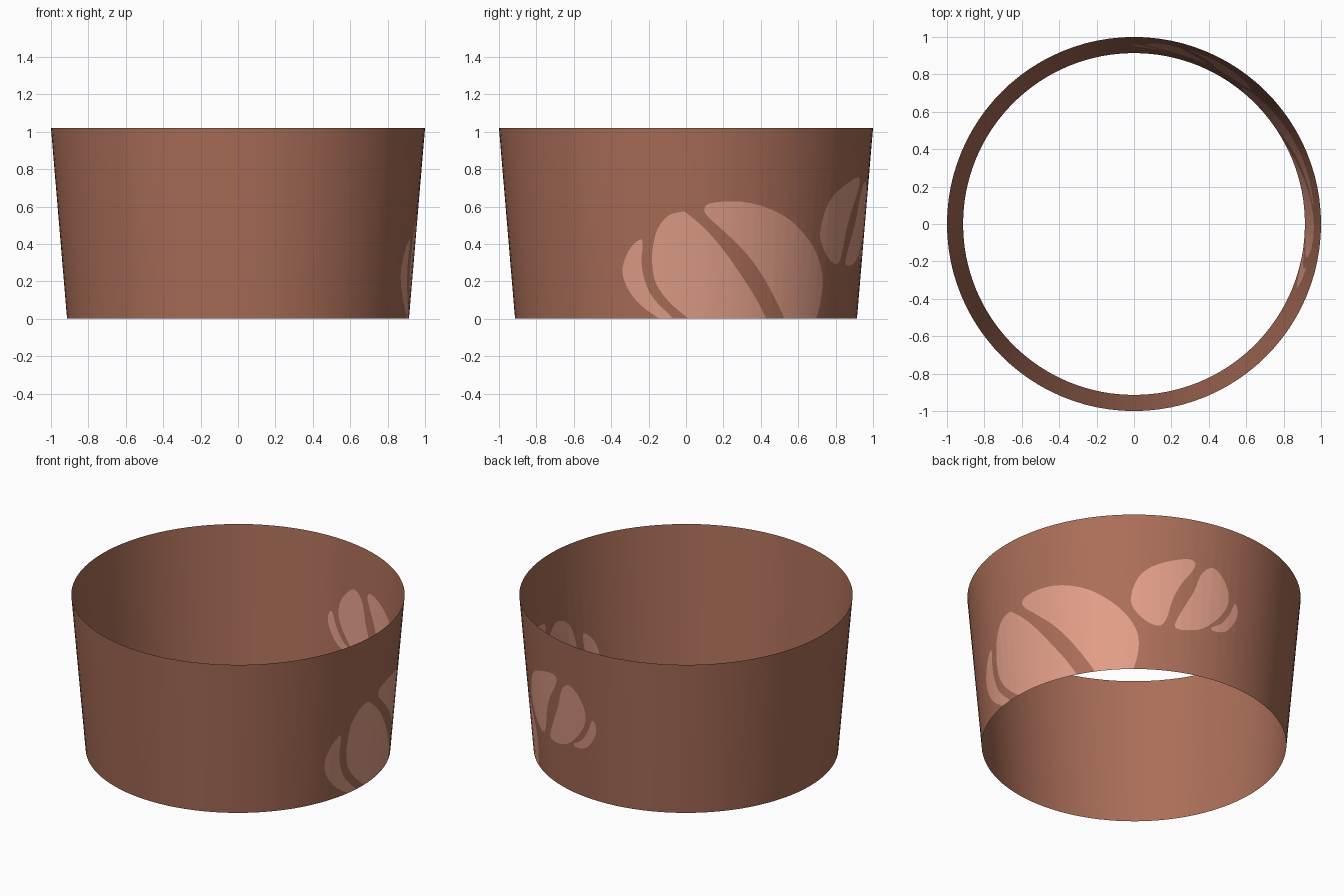
import bpy, bmesh, math
from mathutils import Vector
from mathutils.geometry import delaunay_2d_cdt

if "Cube" in bpy.data.objects:
    bpy.data.objects.remove(bpy.data.objects["Cube"])

R0, R1, H, SIDES = 0.914, 1.0, 1.02, 96


def material(name, rgb):
    lin = [((c / 255 + 0.055) / 1.055) ** 2.4 for c in rgb]
    m = bpy.data.materials.new(name)
    m.diffuse_color = (*lin, 1)
    m.use_nodes = True
    m.node_tree.nodes["Principled BSDF"].inputs["Base Color"].default_value = m.diffuse_color
    return m


# Bean motif outlines: (degrees round the sleeve, height)
large_crescent = [(-14.8, .425), (-18.6, .372), (-21.2, .275), (-20.7, .2), (-18, .12),
                  (-14, .056), (-8.9, 0), (-4.2, 0), (-10.9, .11), (-13.8, .211),
                  (-14.7, .307), (-14.2, .382)]
large_left = [(-2.1, .57), (-5.9, .548), (-9.2, .479), (-10.9, .372), (-11, .275),
              (-9.8, .184), (-5.5, .088), (.8, 0), (28, 0), (24.1, .104),
              (18.9, .222), (13.3, .345), (6.9, .468), (.2, .564)]
large_right = [(5.9, .591), (8.1, .618), (15.5, .628), (24, .607), (33.3, .548),
               (40.8, .463), (46.6, .372), (50.7, .265), (51.8, .168), (50.9, .061),
               (49.7, 0), (35.2, 0), (31.2, .104), (25.6, .238), (19.3, .361),
               (11.5, .479), (6.9, .548)]
small_left = [(48.8, .452), (50.9, .585), (55.2, .667), (62.3, .723), (69.5, .756),
              (72.2, .737), (70.8, .673), (66.8, .574), (64, .469), (62, .346),
              (59.8, .296), (56.1, .304), (51.7, .36)]
small_right = [(78.6, .733), (82.3, .704), (85.6, .621), (85.9, .522), (82.4, .418),
               (76.3, .323), (70.4, .288), (65.8, .288), (65.4, .327), (68.3, .429),
               (71.9, .546), (74.7, .675)]
small_crescent = [(89.1, .548), (90.7, .504), (89.6, .431), (86.1, .351), (81.8, .322),
                  (79.3, .337), (83.5, .385), (86.8, .462)]
outlines = [large_crescent, large_left, large_right, small_left, small_right, small_crescent]


def smooth_loop(pts, steps=4):
    """Closed Catmull-Rom curve, straight along the bottom rim."""
    p = [Vector((math.radians(a), z)) for a, z in pts]
    n, out = len(p), []
    for i in range(n):
        a, b, c, d = p[i - 1], p[i], p[(i + 1) % n], p[(i + 2) % n]
        out.append(b.copy())
        if b.y == 0 and c.y == 0:
            continue
        # end the curve cleanly at the rim corners
        if b.y == 0:
            a = 2 * b - c
        if c.y == 0:
            d = 2 * c - b
        for s in range(1, steps):
            t = s / steps
            v = 0.5 * (2 * b + (c - a) * t + (2 * a - 5 * b + 4 * c - d) * t * t
                       + (3 * b - a - 3 * c + d) * t ** 3)
            v.y = max(v.y, 0)
            out.append(v)
    return out


# Flat development of the wall: vertical strips plus the motif loops cut in
verts, faces = [], []
for i in range(SIDES + 1):
    a = -math.pi + 2 * math.pi * i / SIDES
    verts += [Vector((a, 0)), Vector((a, H))]
for i in range(SIDES):
    faces.append([2 * i, 2 * i + 2, 2 * i + 3, 2 * i + 1])
for outline in outlines:
    loop = smooth_loop(outline)
    signed = sum(p.cross(q) for p, q in zip(loop, loop[1:] + loop[:1]))
    if signed < 0:
        loop.reverse()
    faces.append(list(range(len(verts), len(verts) + len(loop))))
    verts += loop
flat, _, tris, _, _, origin = delaunay_2d_cdt(verts, [], faces, 0, 1e-5)

# Wrap the development round the tapered sleeve
bm = bmesh.new()
wrapped = []
for v in flat:
    k = math.floor((v.x + math.pi) / (2 * math.pi / SIDES) + 1e-4)
    step = 2 * math.pi / SIDES
    a0 = -math.pi + k * step
    t = (v.x - a0) / step
    r = R0 + (R1 - R0) * v.y / H
    p0 = Vector((math.cos(a0), math.sin(a0), 0)) * r
    p1 = Vector((math.cos(a0 + step), math.sin(a0 + step), 0)) * r
    p = p0.lerp(p1, t)
    p.z = v.y
    wrapped.append(bm.verts.new(p))
for tri, src in zip(tris, origin):
    f = bm.faces.new([wrapped[i] for i in tri])
    f.material_index = 1 if any(s >= SIDES for s in src) else 0
bmesh.ops.remove_doubles(bm, verts=bm.verts, dist=1e-4)

mesh = bpy.data.meshes.new("cup_sleeve")
bm.to_mesh(mesh)
bm.free()
mesh.materials.append(material("cardboard_brown", (170, 110, 88)))
mesh.materials.append(material("bean_tan", (224, 157, 135)))
sleeve = bpy.data.objects.new("cup_sleeve", mesh)
bpy.context.collection.objects.link(sleeve)
bpy.context.view_layer.objects.active = sleeve
sleeve.select_set(True)
bpy.ops.object.shade_smooth_by_angle(angle=math.radians(30))
